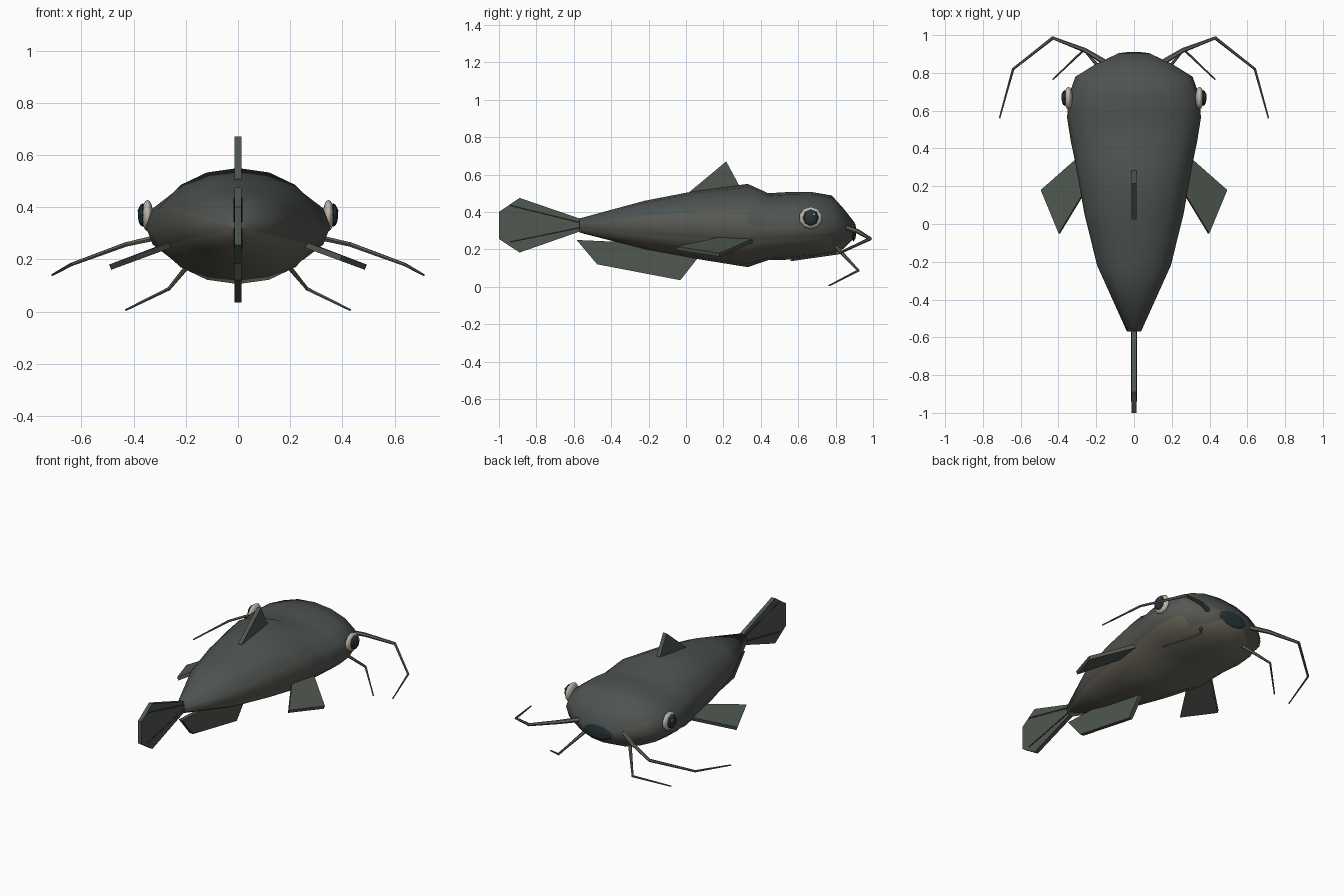
import bpy, bmesh, math
from mathutils import Vector

if "Cube" in bpy.data.objects:
    bpy.data.objects.remove(bpy.data.objects["Cube"])


def material(name, r, g, b):
    m = bpy.data.materials.new(name)
    m.diffuse_color = (r, g, b, 1)
    m.use_nodes = True
    m.node_tree.nodes["Principled BSDF"].inputs["Base Color"].default_value = m.diffuse_color
    return m


BACK = material("back_skin", 0.075, 0.088, 0.083)
SIDE = material("side_skin", 0.095, 0.098, 0.085)
BELLY = material("belly_skin", 0.14, 0.13, 0.10)
FIN = material("fin_skin", 0.08, 0.095, 0.08)
RAY = material("fin_ray", 0.04, 0.05, 0.045)
WHISKER = material("barbel_skin", 0.13, 0.13, 0.10)
DARK = material("dark", 0.02, 0.035, 0.04)
PALE = material("eye_white", 0.5, 0.47, 0.4)


def finish(name, bm, mats, smooth=False):
    bmesh.ops.recalc_face_normals(bm, faces=bm.faces)
    me = bpy.data.meshes.new(name)
    for f in bm.faces:
        f.smooth = smooth
    bm.to_mesh(me)
    bm.free()
    for m in mats:
        me.materials.append(m)
    ob = bpy.data.objects.new(name, me)
    bpy.context.collection.objects.link(ob)
    return ob


def loft(bm, rings):
    vs = [[bm.verts.new(p) for p in ring] for ring in rings]
    n = len(vs[0])
    for a, b in zip(vs, vs[1:]):
        for i in range(n):
            bm.faces.new((a[i], a[(i + 1) % n], b[(i + 1) % n], b[i]))
    bm.faces.new(vs[0])
    bm.faces.new(vs[-1])


def plate(name, points, offset):
    # flat fin outline given thickness along offset
    bm = bmesh.new()
    o = Vector(offset)
    loft(bm, [[Vector(p) - o for p in points], [Vector(p) + o for p in points]])
    return finish(name, bm, [FIN])


def tube(name, points, r0, r1, mat, sides=6):
    # tapered tube along a path
    pts = [Vector(p) for p in points]
    rings = []
    for i, p in enumerate(pts):
        d = (pts[min(i + 1, len(pts) - 1)] - pts[max(i - 1, 0)]).normalized()
        u = d.cross(Vector((0, 0, 1))).normalized()
        v = d.cross(u)
        r = r0 + (r1 - r0) * i / (len(pts) - 1)
        angs = [2 * math.pi * k / sides for k in range(sides)]
        rings.append([p + u * r * math.cos(a) + v * r * math.sin(a) for a in angs])
    bm = bmesh.new()
    loft(bm, rings)
    return finish(name, bm, [mat])


def ball(name, loc, scale, mat, seg, rings, smooth=False):
    # sphere with its poles along x
    bm = bmesh.new()
    bmesh.ops.create_uvsphere(bm, u_segments=seg, v_segments=rings, radius=1)
    for v in bm.verts:
        x, y, z = v.co
        v.co = Vector((z * scale[0], x * scale[1], y * scale[2])) + Vector(loc)
    return finish(name, bm, [mat], smooth)


# body and head: y, half width, bottom z, top z
sections = [(-0.57, 0.037, 0.29, 0.365), (-0.22, 0.195, 0.20, 0.46),
            (0.05, 0.262, 0.15, 0.512), (0.33, 0.312, 0.105, 0.55),
            (0.44, 0.335, 0.142, 0.50), (0.56, 0.354, 0.145, 0.507),
            (0.67, 0.35, 0.155, 0.507), (0.78, 0.31, 0.172, 0.488),
            (0.845, 0.205, 0.205, 0.415), (0.90, 0.09, 0.262, 0.345)]
N = 16
bm = bmesh.new()
loft(bm, [[(w * math.sin(2 * math.pi * k / N), y,
            (a + b) / 2 + (b - a) / 2 * math.cos(2 * math.pi * k / N))
           for k in range(N)] for y, w, a, b in sections])
bm.normal_update()
bmesh.ops.recalc_face_normals(bm, faces=bm.faces)
for f in bm.faces:
    f.material_index = 0 if f.normal.z > 0.3 else (1 if f.normal.z > -0.6 else 2)
finish("body", bm, [BACK, SIDE, BELLY], smooth=True)

# mouth
ball("mouth", (0, 0.895, 0.295), (0.1, 0.016, 0.053), DARK, 8, 6)

# fins along the centre line
T = (0.0125, 0, 0)
plate("dorsal_fin", [(0, 0.02, 0.49), (0, 0.02, 0.508), (0, 0.215, 0.67),
                     (0, 0.285, 0.54), (0, 0.285, 0.50)], T)
plate("anal_fin", [(0, -0.585, 0.25), (0, -0.475, 0.12), (0, -0.03, 0.035),
                   (0, 0.06, 0.15), (0, 0.06, 0.19), (0, -0.25, 0.235)], T)
plate("tail_fin", [(0, -0.54, 0.355), (0, -0.89, 0.475), (0, -1.0, 0.40),
                   (0, -1.0, 0.255), (0, -0.89, 0.183), (0, -0.54, 0.305)], T)

# mirrored parts
for s, side in ((1, "right"), (-1, "left")):
    def mir(points):
        return [(s * x, y, z) for x, y, z in points]

    for z0, z1, label in ((0.34, 0.435, "upper"), (0.32, 0.24, "lower")):
        tube(f"tail_ray_{label}_{side}",
             mir([(0.012, -0.55, z0), (0.012, -0.94, z1)]), 0.005, 0.005, RAY)
    plate(f"pectoral_fin_{side}",
          mir([(0.28, 0.365, 0.25), (0.49, 0.18, 0.17), (0.395, -0.05, 0.205),
               (0.24, 0.205, 0.262)]), (s * 0.004, 0, 0.01))
    tube(f"long_barbel_{side}",
         mir([(0.16, 0.86, 0.315), (0.26, 0.92, 0.295), (0.43, 0.985, 0.257),
              (0.64, 0.82, 0.18), (0.712, 0.56, 0.14)]), 0.015, 0.004, WHISKER)
    tube(f"short_barbel_{side}",
         mir([(0.16, 0.80, 0.215), (0.265, 0.922, 0.087),
              (0.43, 0.765, 0.006)]), 0.011, 0.004, WHISKER)
    # eyes
    ball(f"eye_white_{side}", (s * 0.347, 0.667, 0.368), (0.022, 0.063, 0.06), PALE, 10, 8, True)
    ball(f"eye_pupil_{side}", (s * 0.366, 0.667, 0.37), (0.018, 0.042, 0.045), DARK, 8, 6)
    ball(f"eye_glint_{side}", (s * 0.38, 0.685, 0.387), (0.005, 0.009, 0.009), PALE, 6, 4)
